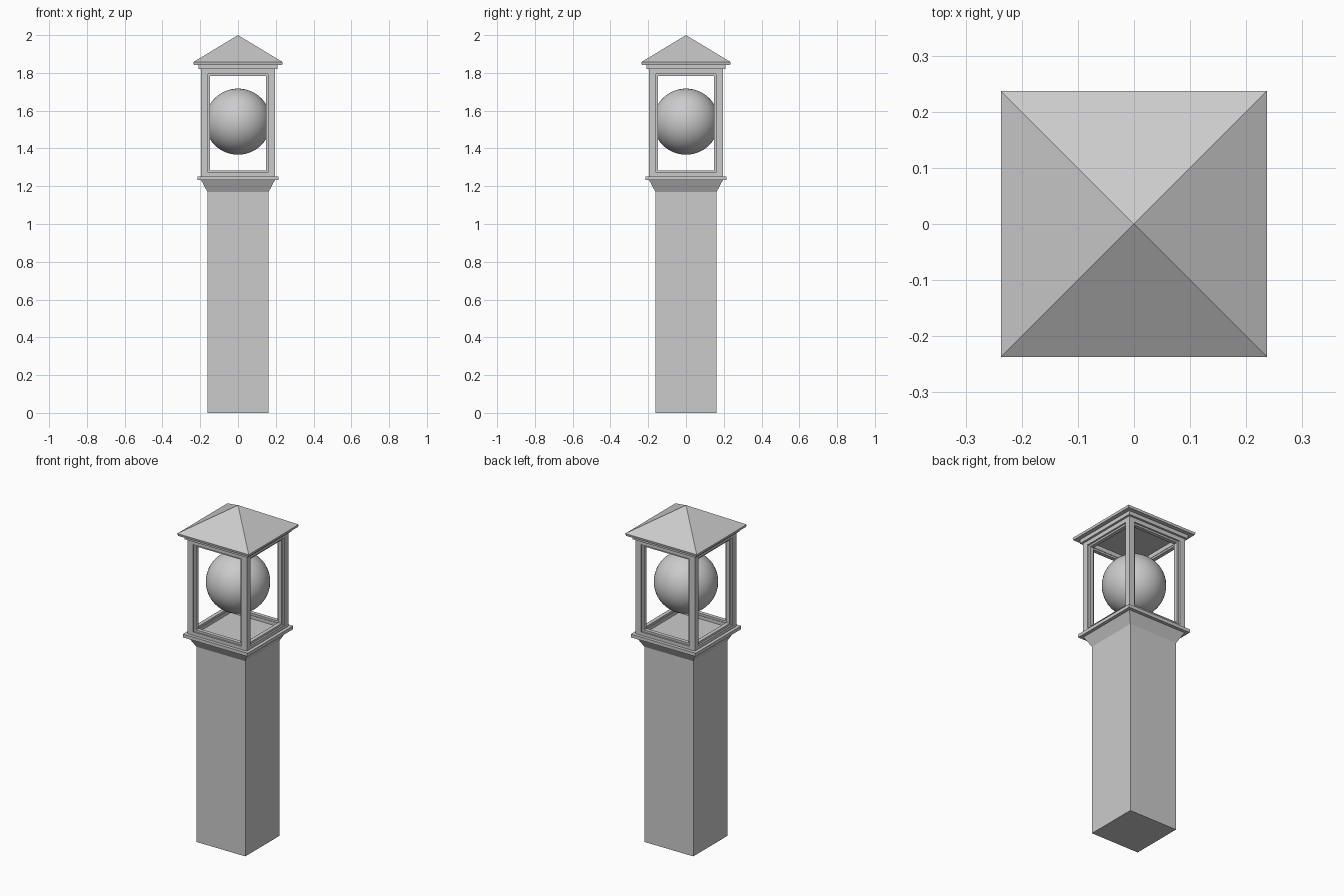
import bpy, bmesh, math
from mathutils import Matrix

if "Cube" in bpy.data.objects:
    bpy.data.objects.remove(bpy.data.objects["Cube"])


def make_object(name, bm):
    bmesh.ops.recalc_face_normals(bm, faces=bm.faces)
    mesh = bpy.data.meshes.new(name)
    bm.to_mesh(mesh)
    bm.free()
    obj = bpy.data.objects.new(name, mesh)
    bpy.context.collection.objects.link(obj)
    return obj


def square_stack(name, profile):
    """Loft square sections given as (half width, z); zero width makes a tip."""
    bm = bmesh.new()
    rings = []
    for h, z in profile:
        corners = [(-1, -1), (1, -1), (1, 1), (-1, 1)] if h else [(0, 0)]
        rings.append([bm.verts.new((x * h, y * h, z)) for x, y in corners])
    bm.faces.new(rings[0])
    for a, b in zip(rings, rings[1:]):
        for i in range(4):
            j = (i + 1) % 4
            if len(b) == 1:
                bm.faces.new((a[i], a[j], b[0]))
            else:
                bm.faces.new((a[i], a[j], b[j], b[i]))
    if len(rings[-1]) == 4:
        bm.faces.new(rings[-1])
    return make_object(name, bm)


def four_sided(name, boxes):
    """Boxes (x0, x1, y0, y1, z0, z1) on the front, repeated on all sides."""
    bm = bmesh.new()
    for side in range(4):
        turn = Matrix.Rotation(side * math.pi / 2, 4, 'Z')
        for x0, x1, y0, y1, z0, z1 in boxes:
            place = (Matrix.Translation(((x0 + x1) / 2, (y0 + y1) / 2, (z0 + z1) / 2))
                     @ Matrix.Diagonal((x1 - x0, y1 - y0, z1 - z0, 1)))
            bmesh.ops.create_cube(bm, size=1, matrix=turn @ place)
    return make_object(name, bm)


# Pillar with flared top, and the slab it carries
square_stack("pillar", [(0.162, 0), (0.162, 1.17), (0.195, 1.232)])
square_stack("base_slab", [(0.215, 1.232), (0.215, 1.252)])

# Lantern cage: corner posts and rails
OUT, IN, LIP = 0.196, 0.160, 0.148
Z0, Z1 = 1.252, 1.82
four_sided("corner_posts", [(-OUT, -IN, -OUT, -IN, Z0, Z1)])
four_sided("cage_rails", [
    (-IN, IN, -OUT, -IN, Z0, Z0 + 0.02),
    (-IN, IN, -OUT, -IN, Z1 - 0.025, Z1),
])

# Thin recessed frames lining each opening
four_sided("window_frames", [
    (-IN, -LIP, -0.186, -0.163, Z0 + 0.02, Z1 - 0.025),
    (LIP, IN, -0.186, -0.163, Z0 + 0.02, Z1 - 0.025),
    (-LIP, LIP, -0.186, -0.163, Z0 + 0.02, 1.284),
    (-LIP, LIP, -0.186, -0.163, 1.784, Z1 - 0.025),
])

# Roof: cornice slab and pyramid with a thin eave
square_stack("cornice", [(0.209, Z1), (0.209, 1.843)])
square_stack("roof", [(0.234, 1.843), (0.237, 1.857), (0, 2.0)])

# Glass globe
bpy.ops.mesh.primitive_uv_sphere_add(segments=48, ring_count=24, radius=0.175,
                                     location=(0, 0, 1.542))
globe = bpy.context.object
globe.name = "globe"
bpy.ops.object.shade_smooth()
